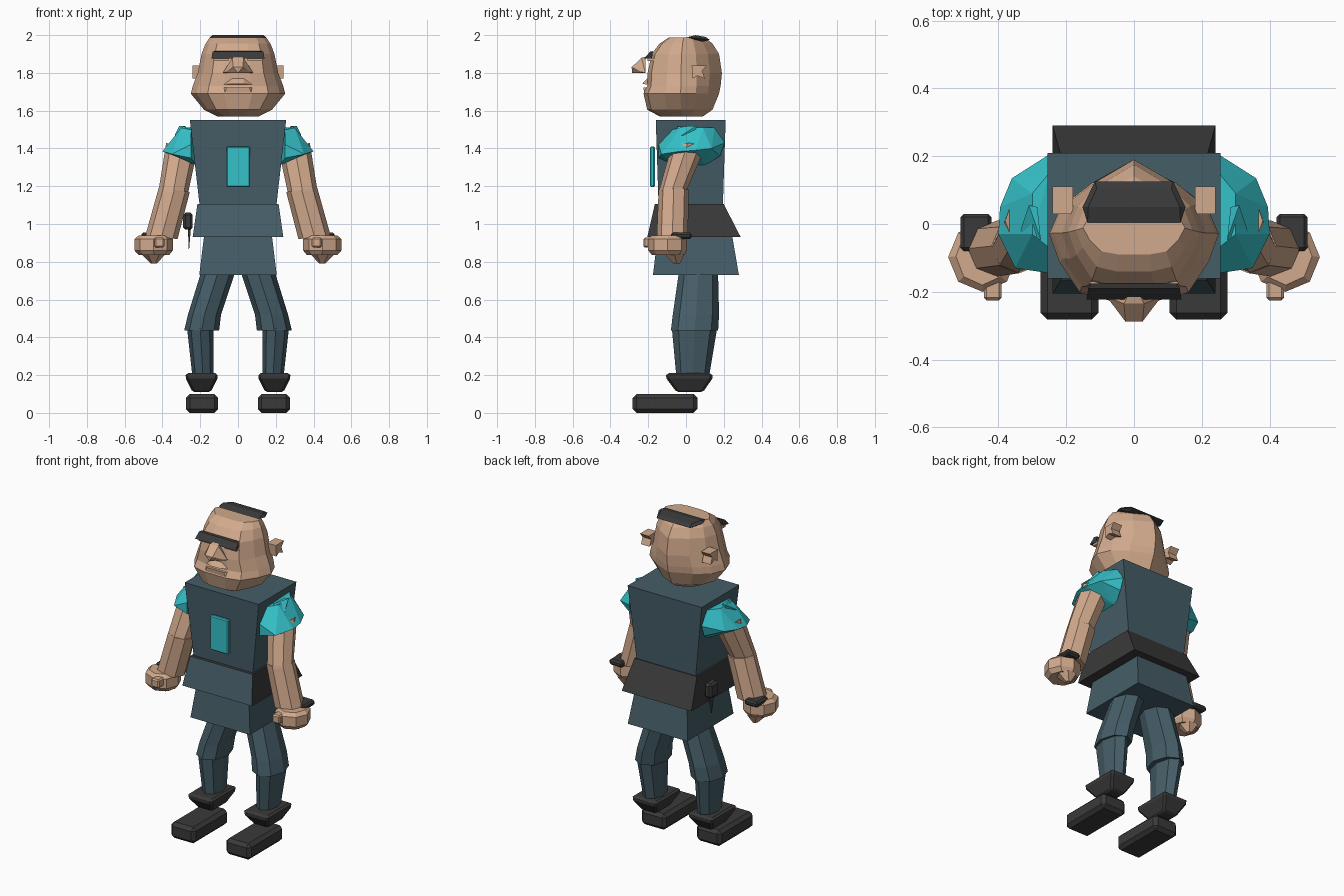
import bpy, bmesh, math

if "Cube" in bpy.data.objects:
    bpy.data.objects.remove(bpy.data.objects["Cube"])


def material(name, rgb):
    m = bpy.data.materials.new(name)
    m.diffuse_color = (*rgb, 1)
    m.use_nodes = True
    m.node_tree.nodes["Principled BSDF"].inputs["Base Color"].default_value = m.diffuse_color
    return m


SKIN = material("skin", (0.64, 0.40, 0.265))
SLATE = material("slate cloth", (0.060, 0.110, 0.136))
DARK = material("dark leather", (0.042, 0.042, 0.042))
CYAN = material("cyan", (0.036, 0.54, 0.59))


def finish(name, bm, mat, mirror, bevel=0):
    bmesh.ops.recalc_face_normals(bm, faces=bm.faces)
    me = bpy.data.meshes.new(name)
    bm.to_mesh(me)
    bm.free()
    me.materials.append(mat)
    ob = bpy.data.objects.new(name, me)
    bpy.context.collection.objects.link(ob)
    if bevel:
        mod = ob.modifiers.new("chamfer", 'BEVEL')
        mod.width, mod.segments = bevel, 1
    if mirror:
        ob.modifiers.new("mirror", 'MIRROR').use_mirror_merge = False
    return ob


def loft(name, rings, mat, mirror=False, bevel=0):
    """Skin a stack of equal-length rings and cap both ends."""
    bm = bmesh.new()
    vs = [[bm.verts.new(p) for p in r] for r in rings]
    n = len(vs[0])
    for a, b in zip(vs, vs[1:]):
        for i in range(n):
            j = (i + 1) % n
            bm.faces.new((a[i], a[j], b[j], b[i]))
    bm.faces.new(vs[0])
    bm.faces.new(vs[-1])
    return finish(name, bm, mat, mirror, bevel)


def hull(name, pts, mat, mirror=False):
    """Convex solid around a few corner points."""
    bm = bmesh.new()
    for p in pts:
        bm.verts.new(p)
    res = bmesh.ops.convex_hull(bm, input=bm.verts)
    junk = set(res["geom_interior"]) | set(res["geom_unused"])
    bmesh.ops.delete(bm, geom=[v for v in junk if isinstance(v, bmesh.types.BMVert)], context='VERTS')
    bmesh.ops.dissolve_limit(bm, angle_limit=0.02, verts=bm.verts, edges=bm.edges)
    return finish(name, bm, mat, mirror)


def rect(x0, x1, y0, y1, z):
    return [(x0, y0, z), (x1, y0, z), (x1, y1, z), (x0, y1, z)]


def oval(x0, x1, y0, y1, z, n=8, tilt=0.0):
    """Oval ring from its extents; tilt lowers the inner side."""
    cx, cy, rx, ry = (x0 + x1) / 2, (y0 + y1) / 2, (x1 - x0) / 2, (y1 - y0) / 2
    return [(cx + rx * math.cos(t), cy + ry * math.sin(t), z + tilt * math.cos(t))
            for t in (2 * math.pi * i / n for i in range(n))]


def box(name, x, y, z, mat, mirror=False, bevel=0):
    return loft(name, [rect(*x, *y, z[0]), rect(*x, *y, z[1])], mat, mirror, bevel)


# Torso, belt and tunic skirt
loft("torso", [rect(-.185, .185, -.14, .19, .94), rect(-.255, .255, -.16, .21, 1.55)], SLATE)
belt = loft("belt", [rect(-.24, .24, -.205, .29, .93), rect(-.215, .215, -.165, .20, 1.105)], DARK)
belt.data.materials.append(SLATE)
for f in belt.data.polygons:
    if f.normal.y < -0.5:
        f.material_index = 1
loft("skirt", [rect(-.205, .205, -.175, .28, .73), rect(-.18, .18, -.15, .245, .935)], SLATE)

# Chest badge and pouch at the hip
box("badge", (-.062, .064), (-.19, -.165), (1.195, 1.41), CYAN, bevel=.006)
box("pouch", (-.29, -.24), (.09, .17), (.97, 1.06), DARK, bevel=.012)
hull("pouch_strap", [(-.265, .10, .97), (-.25, .10, .97), (-.258, .15, .97), (-.26, .12, .85)], DARK)

# Legs
loft("thigh", [oval(.03, .18, -.01, .13, .92), oval(.02, .20, -.04, .17, .73),
               oval(.09, .265, -.07, .175, .52), oval(.10, .285, -.08, .17, .435)], SLATE, True)
loft("shin", [oval(.13, .27, -.075, .165, .45), oval(.13, .24, -.05, .12, .18)], SLATE, True)

# Boots: flared cuff above a chamfered sole block
loft("boot_cuff", [rect(.145, .24, -.05, .09, .11), rect(.105, .28, -.11, .145, .19),
                   rect(.11, .275, -.10, .135, .21)], DARK, True, .012)
box("shoe", (.105, .275), (-.282, .06), (0, .1), DARK, True, .02)

# Sleeves with a raised fold
hull("sleeve", [(.25, -.07, 1.50), (.25, .15, 1.51), (.25, .205, 1.43), (.25, -.145, 1.42),
                (.30, -.03, 1.51), (.30, .09, 1.51), (.36, .135, 1.40), (.395, .05, 1.39),
                (.40, -.03, 1.385), (.35, -.13, 1.37), (.25, -.145, 1.35),
                (.22, .10, 1.31), (.22, -.06, 1.31), (.25, .18, 1.36)], CYAN, True)
hull("sleeve_fold", [(.275, -.045, 1.515), (.285, .05, 1.52), (.31, .055, 1.52), (.335, -.02, 1.47),
                     (.31, -.05, 1.47), (.28, -.04, 1.46), (.30, .05, 1.46)], CYAN, True)

# Arms
loft("upper_arm", [oval(.22, .38, -.08, .10, 1.40, tilt=.03), oval(.265, .42, -.145, .0, 1.17, tilt=.01)],
     SKIN, True)
loft("forearm", [oval(.255, .42, -.145, .015, 1.18, tilt=.01), oval(.32, .49, -.155, .01, .93, tilt=.01)],
     SKIN, True)
box("wristband", (.42, .512), (-.08, .03), (.92, .955), DARK, True, .01)

# Fists with a pointing knuckle and a tapered underside
loft("fist", [oval(.365, .525, -.18, -.01, .835), oval(.345, .548, -.2, .005, .86),
              oval(.345, .548, -.2, .005, .92), oval(.37, .525, -.18, -.01, .94)], SKIN, True)
box("knuckle", (.39, .443), (-.225, -.15), (.875, .928), SKIN, True, .008)
loft("fist_underside", [oval(.43, .46, -.07, -.03, .79, 6), oval(.385, .51, -.12, .0, .84, 6)], SKIN, True)


# Head: half outline as (width share, depth share), mirrored per ring
def head_ring(z, w, front, back):
    half = [(.0, back), (.52 * w, .66 * back), (.86 * w, .3 * back), (w, .13 * front),
            (.88 * w, .5 * front), (.64 * w, .9 * front), (.3 * w, front)]
    return [(x, y, z) for x, y in half] + [(-x, y, z) for x, y in half[:0:-1]]


loft("head", [head_ring(*r) for r in (
    (1.57, .11, -.14, .09), (1.605, .18, -.205, .14), (1.69, .25, -.225, .175),
    (1.73, .24, -.205, .183), (1.80, .213, -.203, .19), (1.90, .193, -.182, .175),
    (1.955, .172, -.14, .14), (1.988, .15, -.09, .10))], SKIN)

# Lips and jaw ledge
hull("upper_lip", [(s * x, y, z) for s in (-1, 1) for x, y, z in (
    (.115, -.18, 1.735), (.03, -.232, 1.742), (.03, -.205, 1.77), (.07, -.18, 1.74))], SKIN)
hull("lower_lip", [(s * x, y, z) for s in (-1, 1) for x, y, z in (
    (.09, -.19, 1.722), (.06, -.225, 1.722), (.07, -.222, 1.695), (.05, -.18, 1.72))], SKIN)

# Nose, standing proud of the face
hull("nose", [(s * x, y, z) for s in (-1, 1) for x, y, z in (
    (.02, -.215, 1.885), (.03, -.235, 1.88), (.08, -.215, 1.80), (.065, -.235, 1.805),
    (.025, -.288, 1.83), (.0, -.285, 1.80))], SKIN)

# Eyelids, brow and ears
box("eyelid", (.05, .13), (-.205, -.17), (1.862, 1.88), SKIN, True)
hull("brow", [(s * x, y, z) for s in (-1, 1) for x, y, z in (
    (.14, -.222, 1.877), (.135, -.19, 1.912), (.125, -.175, 1.915), (.13, -.18, 1.875))], DARK)
loft("ear", [[(x, .03, 1.84), (x, .11, 1.84), (x, .085, 1.81), (x, .10, 1.77),
              (x, .06, 1.785), (x, .035, 1.77)] for x in (.18, .24)], SKIN, True)

# Flat hair patch on the crown
hull("hair", [(s * x, y, z) for s in (-1, 1) for x, y, z in (
    (.115, .125, 1.975), (.152, .05, 1.985), (.137, .003, 1.988), (.135, .05, 2.0),
    (.11, .105, 1.99), (.11, .09, 1.965))], DARK)
